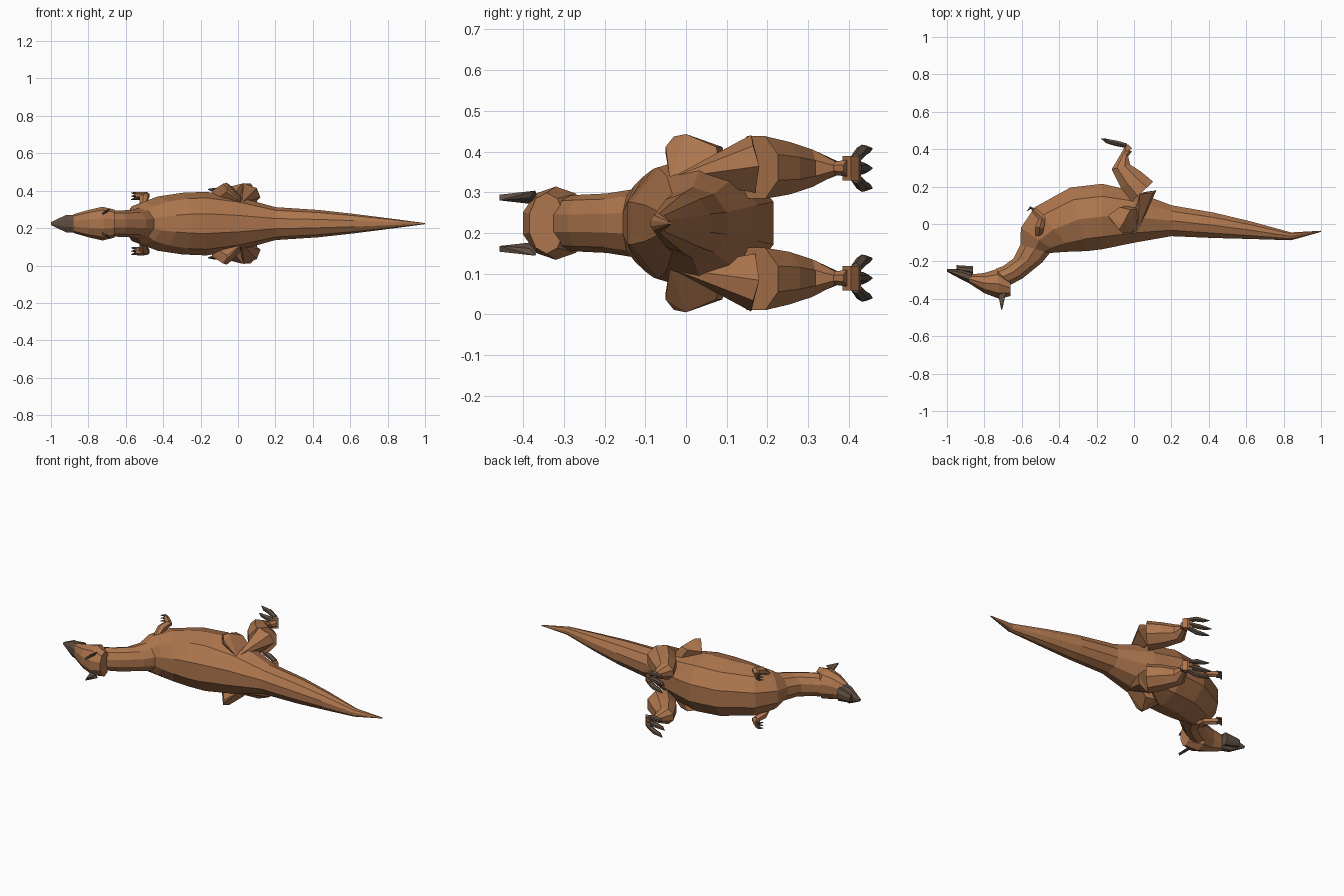
import bpy, bmesh, math
from mathutils import Vector

cube = bpy.data.objects.get("Cube")
if cube:
    bpy.data.objects.remove(cube)

MID = 0.224  # height of the symmetry plane


def material(name, rgb):
    m = bpy.data.materials.new(name)
    m.use_nodes = True
    m.diffuse_color = (*rgb, 1)
    m.node_tree.nodes["Principled BSDF"].inputs["Base Color"].default_value = (*rgb, 1)
    return m


BROWN = material("brown_hide", (0.42, 0.18, 0.075))
HORN = material("dark_horn", (0.115, 0.078, 0.055))


def finish(name, bm, mat):
    bmesh.ops.recalc_face_normals(bm, faces=bm.faces)
    mesh = bpy.data.meshes.new(name)
    bm.to_mesh(mesh)
    bm.free()
    mesh.materials.append(mat)
    ob = bpy.data.objects.new(name, mesh)
    bpy.context.collection.objects.link(ob)
    return ob


def skin(bm, rings):
    """Bridge rings of points and cap both ends."""
    loops = [[bm.verts.new(p) for p in r] for r in rings]
    n = len(loops[0])
    for a, b in zip(loops, loops[1:]):
        for i in range(n):
            j = (i + 1) % n
            bm.faces.new((a[i], a[j], b[j], b[i]))
    bm.faces.new(loops[0])
    bm.faces.new(loops[-1])


def profile_loft(name, sections, mat, sides=10):
    """Sections: back point x, y; belly point x, y; half width."""
    rings = []
    for dx, dy, vx, vy, w in sections:
        back, belly = Vector((dx, dy, MID)), Vector((vx, vy, MID))
        c, r = (back + belly) / 2, (back - belly) / 2
        r = r / math.cos(math.pi / sides)
        angles = [2 * math.pi * (i + 0.5) / sides for i in range(sides)]
        rings.append([c + r * math.cos(t) + Vector((0, 0, w * math.sin(t))) for t in angles])
    bm = bmesh.new()
    skin(bm, rings)
    return finish(name, bm, mat)


def limb(name, path, mat, sides=8):
    """Path: x, y, z, in-plane radius, sideways radius."""
    pts = [Vector(p[:3]) for p in path]
    rings = []
    for i, p in enumerate(path):
        d = pts[min(i + 1, len(pts) - 1)] - pts[max(i - 1, 0)]
        u = Vector((d.y, -d.x, 0)).normalized()
        angles = [2 * math.pi * (k + 0.5) / sides for k in range(sides)]
        rings.append([pts[i] + u * p[3] * math.cos(t) + Vector((0, 0, p[4] * math.sin(t)))
                      for t in angles])
    bm = bmesh.new()
    skin(bm, rings)
    return finish(name, bm, mat)


def hull(name, pts, mat):
    bm = bmesh.new()
    for p in pts:
        bm.verts.new(p)
    bmesh.ops.convex_hull(bm, input=bm.verts)
    loose = [v for v in bm.verts if not v.link_faces]
    bmesh.ops.delete(bm, geom=loose, context='VERTS')
    return finish(name, bm, mat)


# Neck, trunk and tail in one skin
profile_loft("body", [
    (-.66, -.325, -.74, -.24, .068),
    (-.595, -.29, -.70, -.225, .07),
    (-.49, -.205, -.645, -.185, .073),
    (-.45, -.155, -.607, -.11, .083),
    (-.41, -.152, -.605, -.02, .115),
    (-.33, -.147, -.53, .09, .145),
    (-.25, -.145, -.34, .195, .165),
    (-.17, -.135, -.17, .215, .17),
    (0, -.10, 0, .175, .143),
    (.2, -.065, .2, .10, .088),
    (.43, -.075, .43, .06, .073),
    (.62, -.08, .62, .015, .052),
    (.84, -.087, .84, -.045, .024),
    (1, -.042, 1, -.036, .003)], BROWN)

# Head and beak
profile_loft("head", [
    (-.66, -.385, -.66, -.30, .075),
    (-.72, -.40, -.73, -.24, .09),
    (-.80, -.37, -.80, -.262, .073),
    (-.88, -.318, -.88, -.27, .05)], BROWN)
profile_loft("upper_beak", [
    (-.865, -.325, -.865, -.255, .05),
    (-.92, -.298, -.92, -.243, .05),
    (-1, -.255, -1, -.24, .008)], HORN, 8)
profile_loft("lower_beak", [
    (-.86, -.27, -.86, -.226, .042),
    (-.95, -.25, -.95, -.22, .025)], HORN, 8)

for side, s in (("upper", 1), ("lower", -1)):
    def at(x, y, w):
        return (x, y, MID + s * w)

    # Brow horn
    hull(side + "_brow_horn", [
        at(-.73, -.36, .045), at(-.685, -.37, .08), at(-.695, -.385, .062),
        at(-.725, -.385, .058), at(-.705, -.458, .056), at(-.71, -.458, .07)], HORN)

    # Thigh, bulging forward from the hip
    hull(side + "_thigh", [
        at(.02, -.04, .11), at(-.06, -.05, .17), at(-.06, -.05, .188),
        at(-.08, -.03, .213), at(-.06, 0, .219), at(-.14, .045, .175),
        at(-.075, .09, .187), at(-.02, .075, .187), at(-.13, .03, .12),
        at(.02, .08, .14), at(0, .1, .08)], BROWN)

    # Thin skin fold from the hip to the top of the shank
    hull(side + "_hip_fold", [
        at(.02, -.04, .11), at(.12, .18, .14), at(.03, .16, .217),
        at(.10, .165, .19), at(.05, .17, .075), at(.0, .06, .10)], BROWN)

    # Shank narrowing to the ankle
    limb(side + "_shank", [
        (*at(.045, .172, .137), .085, .083),
        (*at(-.015, .235, .135), .075, .07),
        (*at(-.07, .305, .135), .055, .05),
        (*at(-.05, .37, .135), .022, .018),
        (*at(-.03, .40, .135), .025, .022)], BROWN)

    # Foot and three curved toes
    hull(side + "_foot", [at(x, y, .135 + w) for w in (-.03, .03) for x, y in
                          ((-.01, .405), (-.04, .385), (-.06, .43), (-.03, .425))], BROWN)
    for i, w in enumerate((-.042, 0, .042)):
        reach = 0 if w else -.015
        limb(f"{side}_toe_{i + 1}", [
            (*at(-.04, .418, .135 + w * .6), .014, .012),
            (*at(-.09 + reach, .432, .135 + w), .015, .016),
            (*at(-.13 + reach, .442, .135 + w * 1.05), .012, .012),
            (*at(-.16 + reach, .457, .135 + w * 1.15), .002, .002)], HORN, 6)

    # Folded arm
    limb(side + "_upper_arm", [
        (*at(-.51, -.065, .10), .02, .015),
        (*at(-.505, -.02, .135), .027, .024),
        (*at(-.49, .035, .15), .02, .018)], BROWN, 6)
    limb(side + "_forearm", [
        (*at(-.485, .025, .15), .02, .018),
        (*at(-.515, .055, .152), .02, .018),
        (*at(-.54, .08, .15), .014, .02)], BROWN, 6)
    for i, w in enumerate((-.015, 0, .015)):
        limb(f"{side}_finger_{i + 1}", [
            (*at(-.53, .077, .147 + w), .008, .007),
            (*at(-.555, .088, .147 + w), .008, .007),
            (*at(-.57, .07, .147 + w * 1.2), .002, .002)], HORN, 5)
